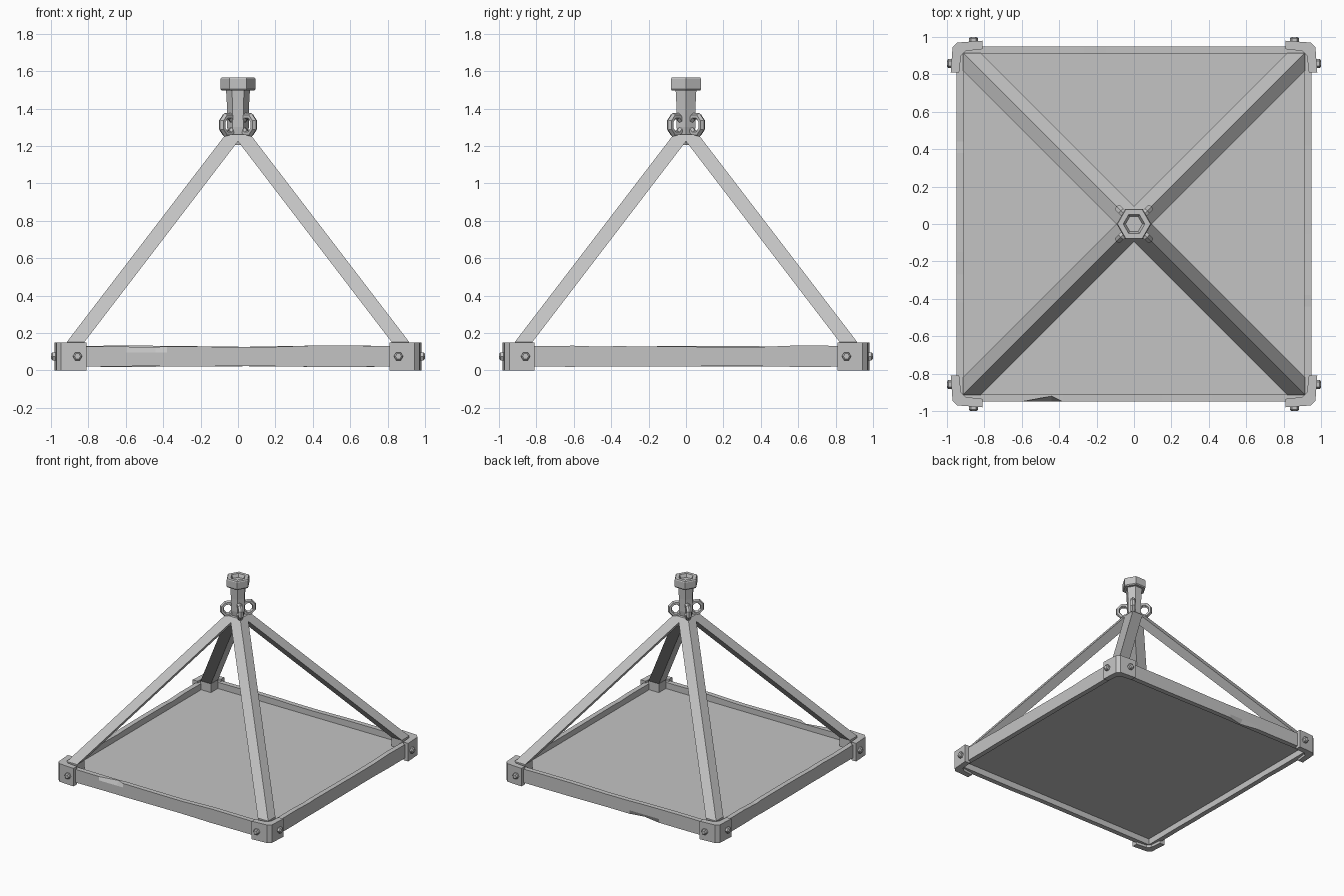
import bpy, bmesh, random
from math import pi, cos, sin
from mathutils import Matrix, Vector

random.seed(4)
if "Cube" in bpy.data.objects:
    bpy.data.objects.remove(bpy.data.objects["Cube"])

grey = bpy.data.materials.new("plain_grey")
grey.use_nodes = True
colour = (0.55, 0.55, 0.55, 1)
grey.diffuse_color = colour
grey.node_tree.nodes["Principled BSDF"].inputs["Base Color"].default_value = colour


def finish(bm, name, turn=0):
    bmesh.ops.recalc_face_normals(bm, faces=bm.faces)
    bm.transform(Matrix.Rotation(turn, 4, 'Z'))
    mesh = bpy.data.meshes.new(name)
    bm.to_mesh(mesh)
    bm.free()
    mesh.materials.append(grey)
    obj = bpy.data.objects.new(name, mesh)
    bpy.context.collection.objects.link(obj)
    return obj


def loft(name, loops, turn=0, closed=False):
    """Skin a list of equal-sized point loops, capping the ends."""
    bm = bmesh.new()
    rings = [[bm.verts.new(p) for p in loop] for loop in loops]
    n = len(rings[0])
    pairs = list(zip(rings, rings[1:]))
    if closed:
        pairs.append((rings[-1], rings[0]))
    else:
        bm.faces.new(rings[0])
        bm.faces.new(rings[-1])
    for a, b in pairs:
        for i in range(n):
            j = (i + 1) % n
            bm.faces.new((a[i], a[j], b[j], b[i]))
    return finish(bm, name, turn)


def ngon(r, z, n=6):
    return [(r * cos(2 * pi * i / n), r * sin(2 * pi * i / n), z) for i in range(n)]


def square(c, half, z):
    return [(c + sx * half, c + sy * half, z) for sx, sy in ((-1, -1), (1, -1), (1, 1), (-1, 1))]


# Thin platform panel
P = 0.915
loft("platform_panel", [[(-P, -P, z), (P, -P, z), (P, P, z), (-P, P, z)] for z in (0.07, 0.08)])


# Worn rails, with a chip on the front top edge and the back bottom edge
def rail(name, turn, top_chip=None, bottom_chip=None):
    stations = [-0.95, -0.6, -0.44, -0.38, -0.05, 0.15, 0.27, 0.42, 0.6, 0.91]
    loops = []
    for i, x in enumerate(stations):
        wear = random.uniform(-0.006, 0.004) if 0 < i < len(stations) - 1 else 0
        top, bottom = 0.13 + wear, 0.02 - wear / 2
        y_top = -0.92 if i == top_chip else -0.95
        y_bottom = -0.925 if i == bottom_chip else -0.95
        loops.append([(x, y_bottom, bottom), (x, -0.95, 0.05), (x, -0.95, 0.095),
                      (x, y_top, top), (x, -0.91, top), (x, -0.91, bottom)])
    loft(name, loops, turn)


rail("front_rail", 0, top_chip=2)
rail("left_rail", pi / 2)
rail("back_rail", pi, bottom_chip=6)
rail("right_rail", -pi / 2)

BRACKET = [(0.81, 0.98), (0.945, 0.97), (0.97, 0.945), (0.98, 0.81),
           (0.935, 0.81), (0.925, 0.9), (0.9, 0.925), (0.81, 0.935)]

for k, corner in enumerate(("back_left", "back_right", "front_right", "front_left")):
    turn = k * pi / 2

    # Corner bracket wrapped round the rail ends
    loft(corner + "_bracket", [[(x, y, z) for x, y in BRACKET] for z in (0, 0.148)], turn)

    # One bolt on each outer side of the bracket
    for side in (0, 1):
        loops = []
        for d, r in ((0.96, 0.025), (0.992, 0.025), (1.0, 0.016)):
            ring = [(0.858 + x, d, 0.075 + y) for x, y, _ in ngon(r, 0)]
            loops.append([(y, x, z) if side else (x, y, z) for x, y, z in ring])
        loft(corner + "_bolt_" + "ab"[side], loops, turn)

    # Sloping strut with an upright foot in the corner
    loft(corner + "_strut", [square(0.868, 0.047, 0.08), square(0.868, 0.047, 0.152),
                             square(0.02, 0.047, 1.26)], turn)

    # Upright ring joining the strut to the post
    out = Vector((1, 1, 0)).normalized()
    across = Vector((-out.y, out.x, 0))
    up = Vector((0, 0, 1))
    loops = []
    for i in range(8):
        a = 2 * pi * (i + 0.5) / 8
        ray = out * cos(a) * 0.9 + up * sin(a)
        centre = out * 0.078 + up * 1.312 + ray * 0.05
        loops.append([centre + ray * (0.018 * x) + across * (0.02 * y)
                      for x, y, _ in ngon(1, 0)])
    loft(corner + "_ring", loops, turn, closed=True)

# Hexagonal post, and a head with a shallow socket
loft("centre_post", [ngon(0.043, 1.205), ngon(0.058, 1.3), ngon(0.058, 1.4), ngon(0.064, 1.5)])
loft("post_head", [ngon(0.086, 1.495), ngon(0.093, 1.503), ngon(0.093, 1.558),
                   ngon(0.088, 1.566), ngon(0.058, 1.566), ngon(0.045, 1.54)])
